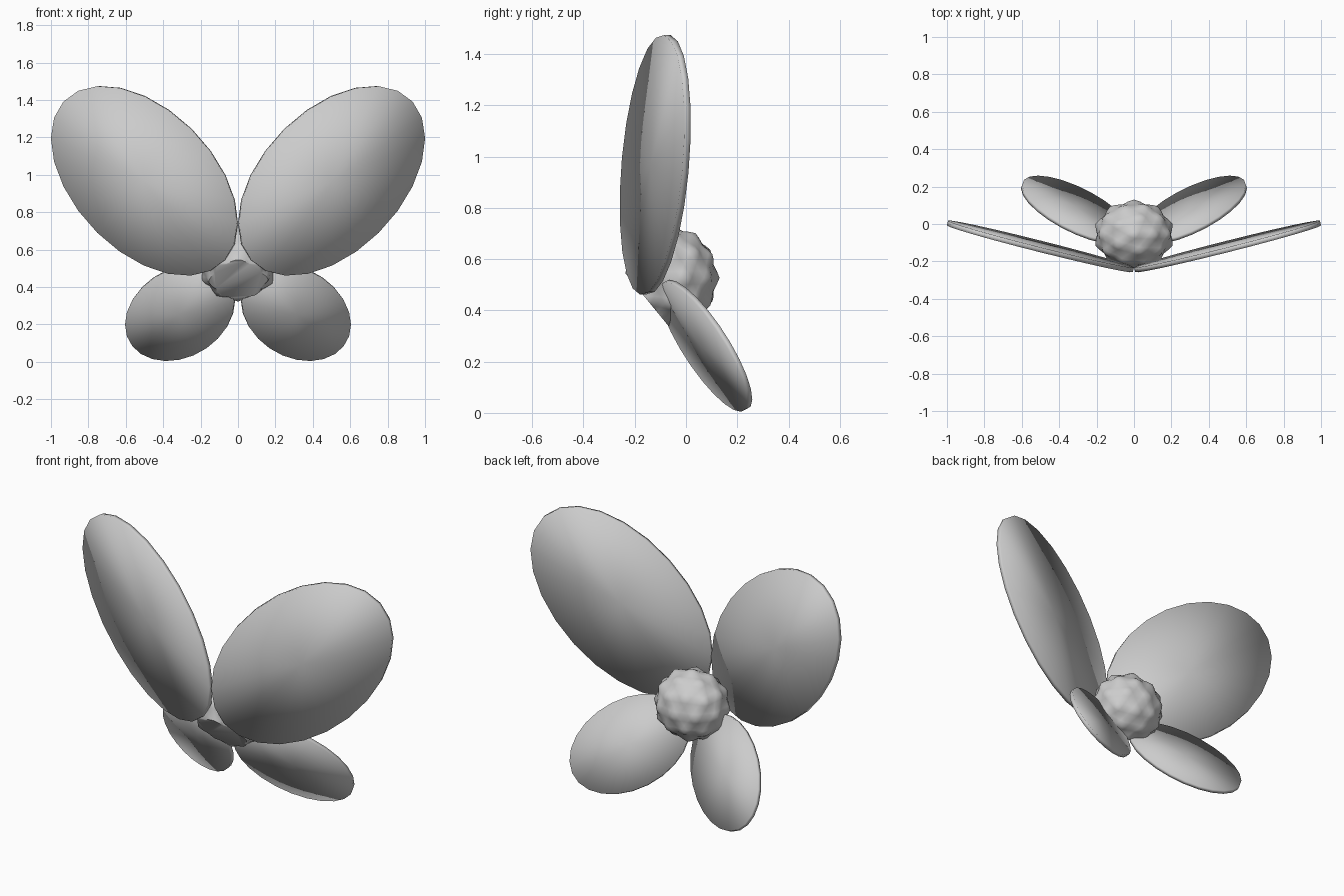
import bpy, bmesh, math
from mathutils import Vector

if "Cube" in bpy.data.objects:
    bpy.data.objects.remove(bpy.data.objects["Cube"])


def petal(name, side, c, hx, hz, shear, px, pz, half_t, dome, n=24):
    """Thin elliptical petal on a tilted plane: y = c.y + px*dx + pz*dz."""
    bm = bmesh.new()
    normal = Vector((px, -1, pz)).normalized()
    h = math.sqrt(hz * hz - shear * shear)
    rims, tips = [], []
    for s in (1, -1):
        rim = []
        for i in range(n):
            a = 2 * math.pi * i / n
            dx = hx * math.cos(a)
            dz = shear * math.cos(a) + h * math.sin(a)
            p = Vector(c) + Vector((dx, px * dx + pz * dz, dz)) + normal * half_t * s
            p.x *= side
            rim.append(bm.verts.new(p))
        p = Vector(c) + normal * (half_t + dome) * s
        p.x *= side
        rims.append(rim)
        tips.append(bm.verts.new(p))
    for i in range(n):
        j = (i + 1) % n
        bm.faces.new((rims[0][i], rims[0][j], tips[0]))
        bm.faces.new((rims[1][j], rims[1][i], tips[1]))
        bm.faces.new((rims[0][j], rims[0][i], rims[1][i], rims[1][j]))
    bmesh.ops.recalc_face_normals(bm, faces=bm.faces)
    return finish(name, bm)


def finish(name, bm, smooth=True):
    me = bpy.data.meshes.new(name)
    bm.to_mesh(me)
    bm.free()
    for p in me.polygons:
        p.use_smooth = smooth
    ob = bpy.data.objects.new(name, me)
    bpy.context.collection.objects.link(ob)
    return ob


# Large upper petals and small lower petals, mirrored
for label, side in (("right", 1), ("left", -1)):
    petal("upper_petal_" + label, side, (0.5, -0.12, 0.968), 0.497, 0.507, 0.228,
          0.27, -0.04, 0.013, 0.006)
    petal("lower_petal_" + label, side, (0.31, 0.075, 0.262), 0.291, 0.253, -0.058,
          0.33, -0.494, 0.011, 0.006)

# Knobbly flower centre: bumps at the points of a coarse icosphere
guide = bmesh.new()
bmesh.ops.create_icosphere(guide, subdivisions=2, radius=1)
peaks = [v.co.normalized() for v in guide.verts]
guide.free()
bm = bmesh.new()
bmesh.ops.create_icosphere(bm, subdivisions=4, radius=1)
for v in bm.verts:
    d = v.co.normalized()
    ang = min(d.angle(p) for p in peaks)
    r = 0.9 + 0.1 * math.exp(-(ang / 0.19) ** 2)
    v.co = Vector((d.x * 0.217 * r, d.y * 0.188 * r - 0.057, d.z * 0.205 * r + 0.527))

# Flat face on the lower front of the centre
cut = bmesh.ops.bisect_plane(bm, geom=bm.verts[:] + bm.edges[:] + bm.faces[:],
                             plane_co=(0, -0.155, 0.445), plane_no=(0, -0.77, -0.63),
                             clear_outer=True)
edges = [e for e in cut["geom_cut"] if isinstance(e, bmesh.types.BMEdge)]
bmesh.ops.holes_fill(bm, edges=edges, sides=0)
bmesh.ops.recalc_face_normals(bm, faces=bm.faces)
centre = finish("flower_centre", bm)
bpy.context.view_layer.objects.active = centre
centre.select_set(True)
bpy.ops.object.shade_smooth_by_angle(angle=math.radians(40))
